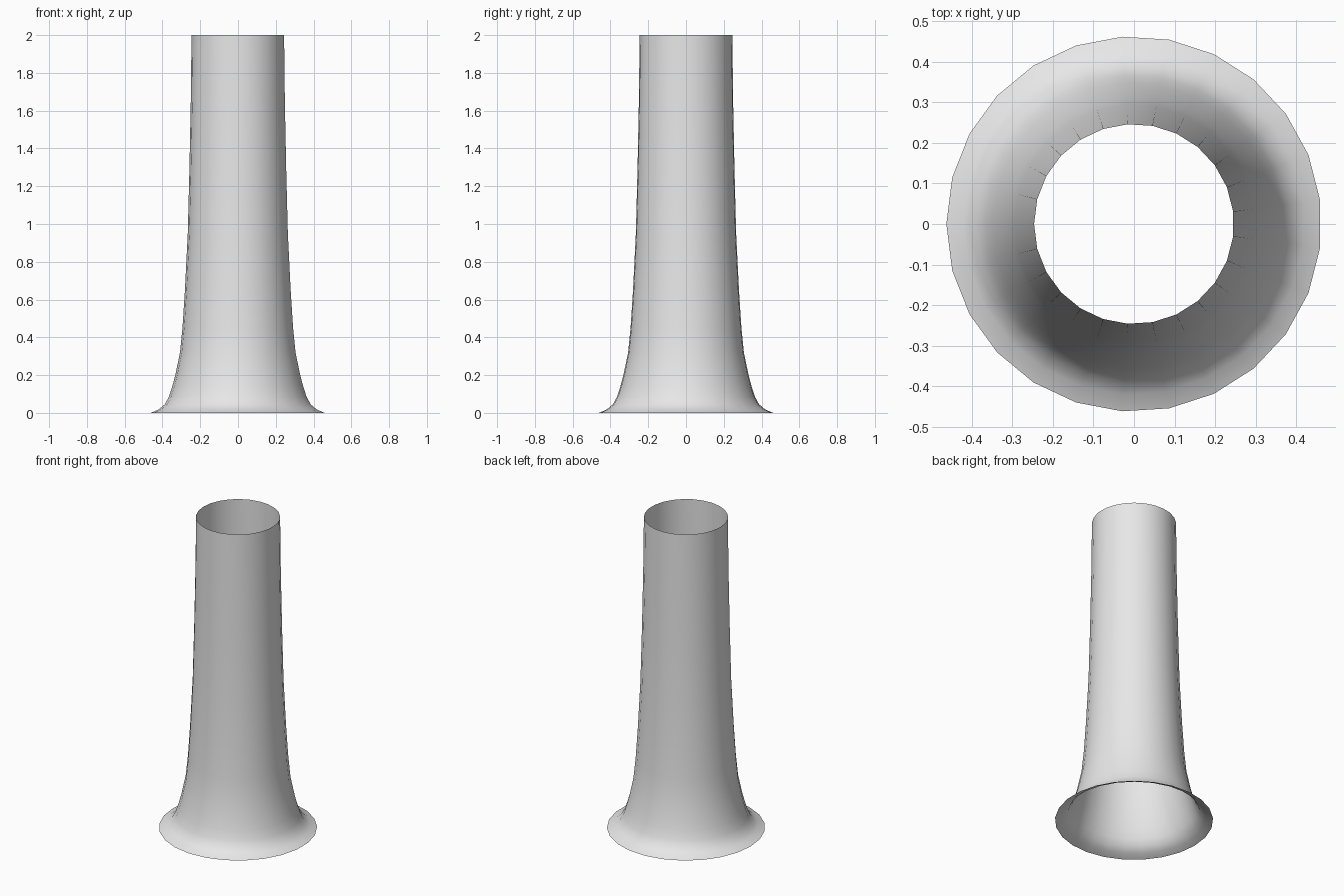
import bpy
import bmesh
import math

cube = bpy.data.objects.get("Cube")
if cube:
    bpy.data.objects.remove(cube, do_unlink=True)

# Light grey material
grey = bpy.data.materials.new("light_grey")
grey.use_nodes = True
colour = (0.8, 0.8, 0.8, 1)
grey.diffuse_color = colour
grey.node_tree.nodes["Principled BSDF"].inputs["Base Color"].default_value = colour

# Flared tube profile: (radius, height) from the lip to the open top
SIDES = 25
profile = [(0.462, 0), (0.42, 0.018), (0.388, 0.045), (0.366, 0.085),
           (0.348, 0.14), (0.332, 0.2), (0.307, 0.32), (0.294, 0.45),
           (0.281, 0.65), (0.266, 0.95), (0.257, 1.3), (0.25, 1.65),
           (0.246, 2)]

# Revolve the profile into a single-walled tube, open at both ends
bm = bmesh.new()
verts = [bm.verts.new((-r, 0, z)) for r, z in profile]
edges = [bm.edges.new(pair) for pair in zip(verts, verts[1:])]
bmesh.ops.spin(bm, geom=verts + edges, cent=(0, 0, 0), axis=(0, 0, 1),
               angle=math.tau, steps=SIDES)
bmesh.ops.remove_doubles(bm, verts=bm.verts[:], dist=0.0001)
bmesh.ops.recalc_face_normals(bm, faces=bm.faces[:])

# Make the wall face outwards
bm.normal_update()
wall = bm.faces[:][0]
centre = wall.calc_center_median()
if wall.normal.x * centre.x + wall.normal.y * centre.y < 0:
    bmesh.ops.reverse_faces(bm, faces=bm.faces[:])
for face in bm.faces:
    face.smooth = True

mesh = bpy.data.meshes.new("flared_tube")
bm.to_mesh(mesh)
bm.free()
mesh.materials.append(grey)
tube = bpy.data.objects.new("flared_tube", mesh)
bpy.context.collection.objects.link(tube)
